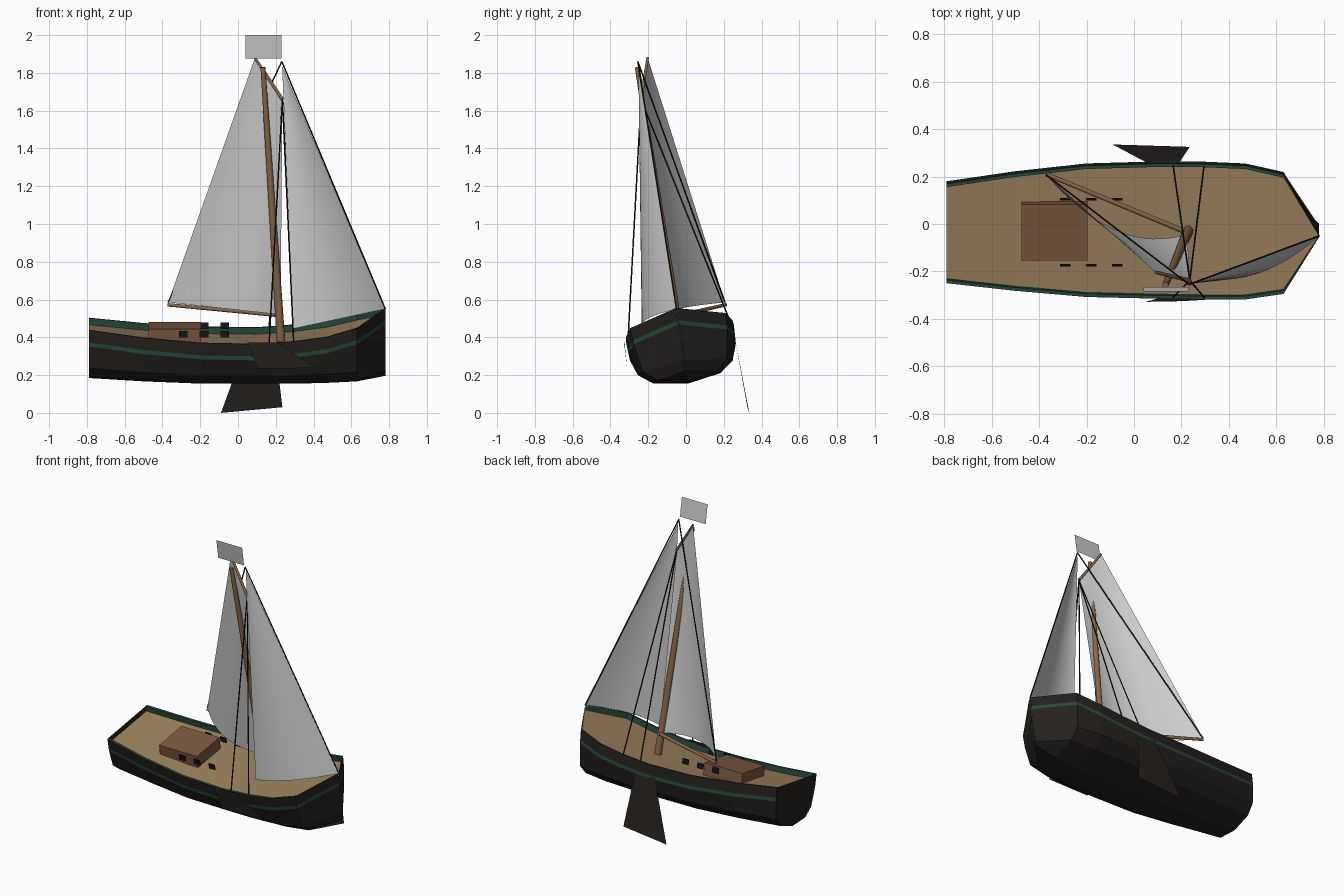
import bpy, math
from mathutils import Vector

if "Cube" in bpy.data.objects:
    bpy.data.objects.remove(bpy.data.objects["Cube"])

HEEL = math.radians(9)
ORIGIN = Vector((0, 0.01, 0.155))


def material(name, rgb):
    m = bpy.data.materials.new(name)
    m.diffuse_color = (*rgb, 1)
    m.use_nodes = True
    m.node_tree.nodes["Principled BSDF"].inputs["Base Color"].default_value = m.diffuse_color
    return m


BLACK = material("tarred_black", (0.018, 0.015, 0.013))
GREEN = material("dark_green", (0.02, 0.07, 0.045))
DECK = material("deck_tan", (0.33, 0.22, 0.11))
CABIN = material("cabin_brown", (0.2, 0.1, 0.05))
WOOD = material("spar_wood", (0.25, 0.14, 0.07))
ROPE = material("rope_black", (0.008, 0.008, 0.008))


def mesh_object(name, verts, faces, mats=(), heeled=False, mat_ids=None):
    me = bpy.data.meshes.new(name)
    me.from_pydata([tuple(v) for v in verts], [], faces)
    for m in mats:
        me.materials.append(m)
    if mat_ids:
        me.polygons.foreach_set("material_index", mat_ids)
    me.update()
    ob = bpy.data.objects.new(name, me)
    bpy.context.collection.objects.link(ob)
    if heeled:
        ob.location = ORIGIN
        ob.rotation_euler = (HEEL, 0, 0)
    return ob


def grid_faces(rows, cols):
    return [(r * cols + c, r * cols + c + 1, (r + 1) * cols + c + 1, (r + 1) * cols + c)
            for r in range(rows - 1) for c in range(cols - 1)]


# Hull stations: x, half beam, sheer height, keel height
STATIONS = [(-0.79, 0.212, 0.320, 0.030), (-0.5, 0.25, 0.285, 0.012), (-0.2, 0.28, 0.262, 0.0),
            (0.1, 0.288, 0.257, 0.0), (0.3, 0.289, 0.272, 0.0), (0.47, 0.285, 0.295, 0.004),
            (0.63, 0.255, 0.338, 0.012), (0.78, 0.002, 0.405, 0.042)]
RAIL, DEPTH = 0.014, 0.036


def half_section(b, s, k):
    return [(0.62 * b, k + 0.028), (0.88 * b, k + 0.085), (0.985 * b, s - 0.088),
            (0.99 * b, s - 0.066), (b, s)]


# Hull shell with painted stripe and flat transom
verts = []
for x, b, s, k in STATIONS:
    half = half_section(b, s, k)
    section = [(-y, z) for y, z in reversed(half)] + [(0, k)] + half
    verts += [(x, y, z) for y, z in section]
n = 11
faces = grid_faces(len(STATIONS), n)
ids = [1 if i % (n - 1) in (1, 8) else 0 for i in range(len(faces))]
faces.append(tuple(range(n)))
ids.append(0)
mesh_object("hull", verts, faces, [BLACK, GREEN], True, ids)

# Deck, bulwark lining and rail cap
verts = []
for x, b, s, k in STATIONS:
    w = max(b - RAIL, 0.001)
    verts += [(x, -b, s), (x, -w, s), (x, -w, s - DEPTH), (x, w, s - DEPTH), (x, w, s), (x, b, s)]
faces = grid_faces(len(STATIONS), 6)
mesh_object("deck_and_bulwark", verts, faces, [GREEN, DECK], True,
            [1 if i % 5 == 2 else 0 for i in range(len(faces))])


def box(name, center, size, mat):
    cx, cy, cz = center
    v = [(cx + sx * size[0] / 2, cy + sy * size[1] / 2, cz + sz * size[2] / 2)
         for sx in (-1, 1) for sy in (-1, 1) for sz in (-1, 1)]
    f = [(0, 1, 3, 2), (4, 6, 7, 5), (0, 4, 5, 1), (2, 3, 7, 6), (0, 2, 6, 4), (1, 5, 7, 3)]
    return mesh_object(name, v, f, [mat], True)


# Cabin and windows on both sides
box("cabin", (-0.335, 0.003, 0.27), (0.28, 0.24, 0.08), CABIN)
for side in (-1, 1):
    for i, x in enumerate((-0.29, -0.18, -0.07)):
        box(f"window_{side}_{i}", (x, side * 0.141, 0.287), (0.045, 0.005, 0.035), ROPE)


def spar(name, p, q, r1, r2, mat, sides=12):
    p, q = Vector(p), Vector(q)
    d = q - p
    bpy.ops.mesh.primitive_cone_add(vertices=sides, radius1=r1, radius2=r2, depth=d.length,
                                    location=(p + q) / 2,
                                    rotation=d.to_track_quat('Z', 'Y').to_euler())
    ob = bpy.context.object
    ob.name = name
    ob.data.materials.append(mat)
    bpy.ops.object.shade_smooth_by_angle()
    return ob


# Key rig points
MASTHEAD = (0.232, -0.255, 1.86)
HOUNDS = (0.235, -0.238, 1.66)
PEAK = (0.09, -0.203, 1.88)
CLEW = (-0.37, 0.207, 0.585)
TACK = (0.225, -0.042, 0.52)
BOW = (0.78, -0.05, 0.55)

# Spars
spar("mast", (0.228, -0.028, 0.37), (0.132, -0.258, 1.83), 0.023, 0.013, WOOD)
spar("boom", (0.21, -0.03, 0.518), (-0.37, 0.21, 0.572), 0.011, 0.009, WOOD)
spar("gaff", HOUNDS, PEAK, 0.009, 0.007, WOOD)

# Standing rigging
for i, x in enumerate((0.165, 0.295)):
    spar(f"near_shroud_{i}", HOUNDS, (x, -0.308, 0.37), 0.004, 0.004, ROPE, 6)
    spar(f"far_shroud_{i}", HOUNDS, (x, 0.245, 0.455), 0.004, 0.004, ROPE, 6)
spar("forestay", MASTHEAD, BOW, 0.004, 0.004, ROPE, 6)
spar("topping_lift", MASTHEAD, CLEW, 0.004, 0.004, ROPE, 6)


def sail(name, a, b, c, d, belly, nu=12, nv=16):
    """Patch with foot a-b and head d-c, bellied toward -y."""
    a, b, c, d = map(Vector, (a, b, c, d))
    v = []
    for j in range(nv + 1):
        t = j / nv
        for i in range(nu + 1):
            u = i / nu
            p = a.lerp(b, u).lerp(d.lerp(c, u), t)
            p.y -= belly * 4 * u * (1 - u) * (1 - t)
            v.append(p)
    ob = mesh_object(name, v, grid_faces(nv + 1, nu + 1))
    for f in ob.data.polygons:
        f.use_smooth = True
    return ob


# Sails and masthead flag
sail("mainsail", TACK, CLEW, PEAK, HOUNDS, 0.11)
sail("jib", (0.29, -0.228, 0.445), BOW, (0.236, -0.252, 1.83), (0.234, -0.252, 1.83), 0.065)
mesh_object("flag", [(0.04, -0.265, 1.875), (0.23, -0.265, 1.875),
                     (0.23, -0.285, 2.0), (0.04, -0.285, 2.0)], [(0, 1, 2, 3)])

# Leeboards: far one lowered, near one raised
mesh_object("far_leeboard", [(0.055, 0.258, 0.40), (0.19, 0.258, 0.40),
                             (0.235, 0.325, 0.03), (-0.09, 0.335, 0.0)], [(0, 1, 2, 3)], [BLACK])
mesh_object("near_leeboard", [(0.05, -0.328, 0.372), (0.205, -0.325, 0.372),
                              (0.415, -0.312, 0.237), (0.105, -0.312, 0.235)], [(0, 1, 2, 3)], [BLACK])
